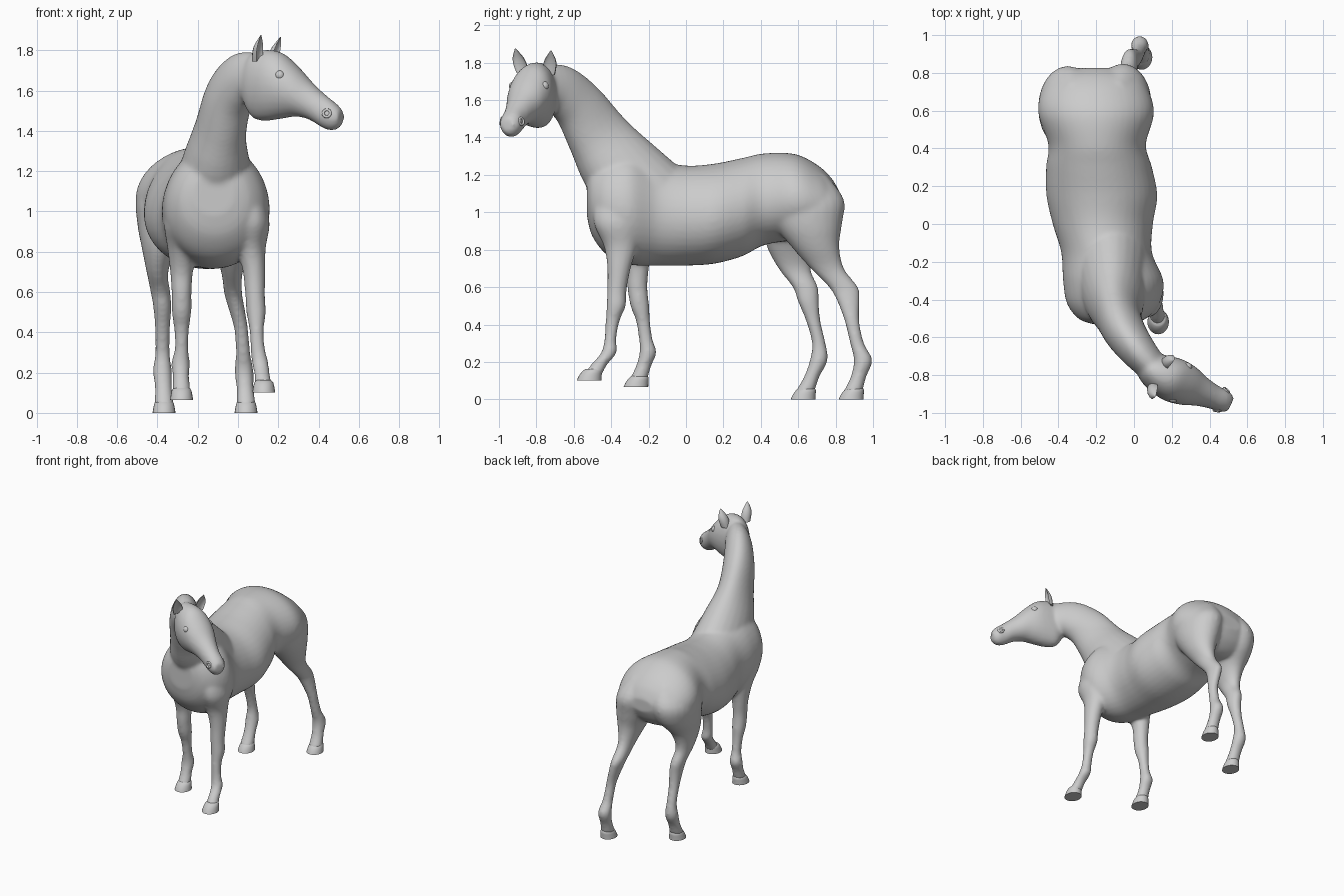
import bpy, bmesh, math
from mathutils import Vector

X, Y, Z = Vector((1, 0, 0)), Vector((0, 1, 0)), Vector((0, 0, 1))
HEAD_SIDE = Vector((0.42, 0.91, 0)).normalized()
HEAD_BACK = Vector((-0.91, 0.42, 0)).normalized()


def spline(rows, steps):
    """Catmull-Rom through rows of (x, y, z, width radius, depth radius)."""
    out = []
    for i in range(len(rows) - 1):
        a, b, c, d = (rows[max(i - 1, 0)], rows[i], rows[i + 1],
                      rows[min(i + 2, len(rows) - 1)])
        for k in range(steps):
            t = k / steps
            out.append([0.5 * (2 * q + (r - p) * t + (2 * p - 5 * q + 4 * r - s) * t * t
                               + (3 * q - p - 3 * r + s) * t ** 3)
                        for p, q, r, s in zip(a, b, c, d)])
    return out + [list(rows[-1])]


def loft(bm, rows, u=None, v=None, sides=24, steps=4, taper=0.0, cup=False):
    """Skin elliptical rings; without u and v the rings stand across the path."""
    pts = spline(rows, steps)
    rings = []
    for i, p in enumerate(pts):
        c, ru, rv = Vector(p[:3]), p[3], p[4]
        if u is None:
            t = (Vector(pts[min(i + 1, len(pts) - 1)][:3])
                 - Vector(pts[max(i - 1, 0)][:3])).normalized()
            du = t.cross(Z).normalized()
            dv = du.cross(t)
        else:
            du, dv = u, v
        ring = []
        for k in range(sides):
            a = 2 * math.pi * k / sides
            s = math.sin(a)
            depth = s * (-0.5 if cup and s < 0 else 1)
            ring.append(bm.verts.new(c + du * ru * math.cos(a) * (1 - taper * s)
                                     + dv * rv * depth))
        rings.append(ring)
    for r0, r1 in zip(rings, rings[1:]):
        for k in range(sides):
            j = (k + 1) % sides
            bm.faces.new((r0[k], r0[j], r1[j], r1[k]))
    bm.faces.new(rings[0])
    bm.faces.new(rings[-1])


def finish(bm, name, angle=40):
    bmesh.ops.recalc_face_normals(bm, faces=bm.faces)
    me = bpy.data.meshes.new(name)
    bm.to_mesh(me)
    bm.free()
    ob = bpy.data.objects.new(name, me)
    bpy.context.collection.objects.link(ob)
    bpy.ops.object.select_all(action='DESELECT')
    ob.select_set(True)
    bpy.context.view_layer.objects.active = ob
    bpy.ops.object.shade_smooth_by_angle(angle=math.radians(angle))
    return ob


body = bmesh.new()

# Trunk: y, centre x, bottom, top, half width
trunk = [(-.53, -.12, .98, 1.2, .1), (-.5, -.115, .87, 1.26, .18),
         (-.42, -.11, .77, 1.31, .245), (-.3, -.11, .72, 1.33, .265),
         (-.15, -.145, .715, 1.28, .24), (0, -.165, .715, 1.25, .265),
         (.15, -.17, .725, 1.26, .293), (.3, -.185, .765, 1.29, .28),
         (.42, -.195, .825, 1.315, .258), (.58, -.2, .85, 1.312, .305),
         (.7, -.205, .86, 1.255, .285), (.78, -.2, .92, 1.18, .22),
         (.825, -.195, 1.0, 1.1, .1)]
loft(body, [(x, y, (b + t) / 2, w, (t - b) / 2) for y, x, b, t, w in trunk],
     X, Z, sides=40, steps=8, taper=0.06)

# Neck, turning toward +x
loft(body, [(-.125, -.18, 1.05, .21, .24), (-.11, -.36, 1.25, .168, .21),
            (-.09, -.47, 1.41, .124, .172), (-.05, -.57, 1.565, .11, .147),
            (.02, -.67, 1.655, .096, .135), (.1, -.76, 1.67, .08, .115)], taper=0.12)

# Head: x, y, bottom, top, half width
head = [(.035, -.745, 1.53, 1.74, .05), (.08, -.765, 1.46, 1.79, .085),
        (.15, -.8, 1.45, 1.803, .11), (.22, -.83, 1.46, 1.785, .119),
        (.29, -.86, 1.47, 1.722, .107), (.36, -.89, 1.453, 1.645, .08),
        (.43, -.92, 1.41, 1.58, .064), (.48, -.94, 1.402, 1.54, .06),
        (.513, -.957, 1.43, 1.505, .04)]
loft(body, [(x, y, (b + t) / 2, w, (t - b) / 2) for x, y, b, t, w in head],
     HEAD_SIDE, Z, taper=-0.03)

# Front legs
front_left = [(.04, -.36, 1.1, .075, .12), (.072, -.37, .95, .085, .125),
              (.068, -.35, .82, .07, .09), (.08, -.358, .7, .056, .063),
              (.085, -.37, .58, .049, .052), (.09, -.373, .5, .049, .052),
              (.092, -.392, .42, .037, .038), (.098, -.405, .32, .036, .032),
              (.11, -.412, .25, .042, .042), (.12, -.465, .185, .039, .044),
              (.128, -.5, .13, .047, .05)]
front_right = [(-.25, -.33, 1.1, .085, .13), (-.275, -.33, .95, .092, .135),
               (-.275, -.28, .82, .076, .095), (-.28, -.26, .7, .057, .062),
               (-.28, -.26, .6, .05, .054), (-.28, -.247, .5, .049, .051),
               (-.28, -.23, .42, .038, .038), (-.28, -.215, .32, .034, .037),
               (-.285, -.203, .25, .046, .046), (-.283, -.228, .175, .041, .041),
               (-.28, -.257, .1, .047, .05)]
# Hind legs with rounded haunches that leave a cleft between them
hind_left = [(-.09, .6, 1.2, .08, .15), (-.065, .625, 1.07, .145, .22),
             (-.045, .65, .94, .135, .185), (-.03, .69, .82, .095, .13),
             (-.03, .755, .7, .054, .09), (-.025, .842, .6, .045, .079),
             (-.01, .867, .53, .041, .062), (.015, .887, .42, .035, .04),
             (.025, .914, .3, .036, .038), (.03, .947, .21, .047, .05),
             (.035, .922, .12, .043, .042), (.04, .892, .04, .05, .052)]
hind_right = [(-.31, .6, 1.2, .09, .15), (-.345, .615, 1.07, .155, .22),
              (-.365, .605, .94, .135, .2), (-.39, .565, .82, .088, .135),
              (-.4, .58, .7, .054, .087), (-.385, .638, .6, .049, .068),
              (-.375, .655, .52, .045, .056), (-.375, .68, .42, .038, .039),
              (-.375, .71, .3, .036, .037), (-.375, .71, .21, .047, .048),
              (-.37, .672, .12, .043, .042), (-.367, .635, .04, .05, .052)]
for leg in (front_left, front_right, hind_left, hind_right):
    loft(body, leg, X, Y)

# Fuse trunk, neck, head and legs into one smooth skin
horse = finish(body, "horse_body", 180)
fuse = horse.modifiers.new("fuse", 'REMESH')
fuse.mode = 'VOXEL'
fuse.voxel_size = 0.011
fuse.use_smooth_shade = True
soft = horse.modifiers.new("soften", 'SMOOTH')
soft.factor = 0.5
soft.iterations = 12

# Hooves: flared, leaning forward, flat soles
for name, x, y, z in (("front_left_hoof", .128, -.518, .1),
                      ("front_right_hoof", -.28, -.268, .065),
                      ("hind_left_hoof", .04, .883, .0),
                      ("hind_right_hoof", -.367, .626, .0)):
    bm = bmesh.new()
    loft(bm, [(x, y, z, .057, .066), (x, y + .006, z + .025, .053, .061),
              (x, y + .016, z + .05, .047, .052), (x, y + .021, z + .062, .036, .04)],
         X, Y, steps=2)
    finish(bm, name)

# Ears, cupped toward the face
for name, base, tip in (("right_ear", (.105, -.875, 1.745), (.115, -.912, 1.875)),
                        ("left_ear", (.178, -.735, 1.735), (.212, -.722, 1.865))):
    bm = bmesh.new()
    a, b = Vector(base), Vector(tip)
    loft(bm, [(*a.lerp(b, t), w, d) for t, w, d in
              ((0, .034, .036), (.35, .038, .037), (.65, .03, .028), (1, .003, .003))],
         HEAD_SIDE, HEAD_BACK, sides=16, cup=True)
    finish(bm, name, 60)

# Eyes and nostril rims on both sides of the head
for side, s in (("right", -1), ("left", 1)):
    p = Vector((.245, -.84, 1.675)) + HEAD_SIDE * s * .09
    bpy.ops.mesh.primitive_uv_sphere_add(segments=16, ring_count=10, radius=.025, location=p)
    bpy.context.object.name = side + "_eye"
    bpy.ops.object.shade_smooth()
    p = Vector((.465, -.934, 1.487)) + HEAD_SIDE * s * .058
    axis = HEAD_SIDE * s - HEAD_BACK * .35 + Z * .2
    bpy.ops.mesh.primitive_torus_add(major_radius=.018, minor_radius=.007, major_segments=16,
                                     minor_segments=8, location=p,
                                     rotation=axis.to_track_quat('Z', 'Y').to_euler())
    bpy.context.object.name = side + "_nostril"
    bpy.ops.object.shade_smooth()
